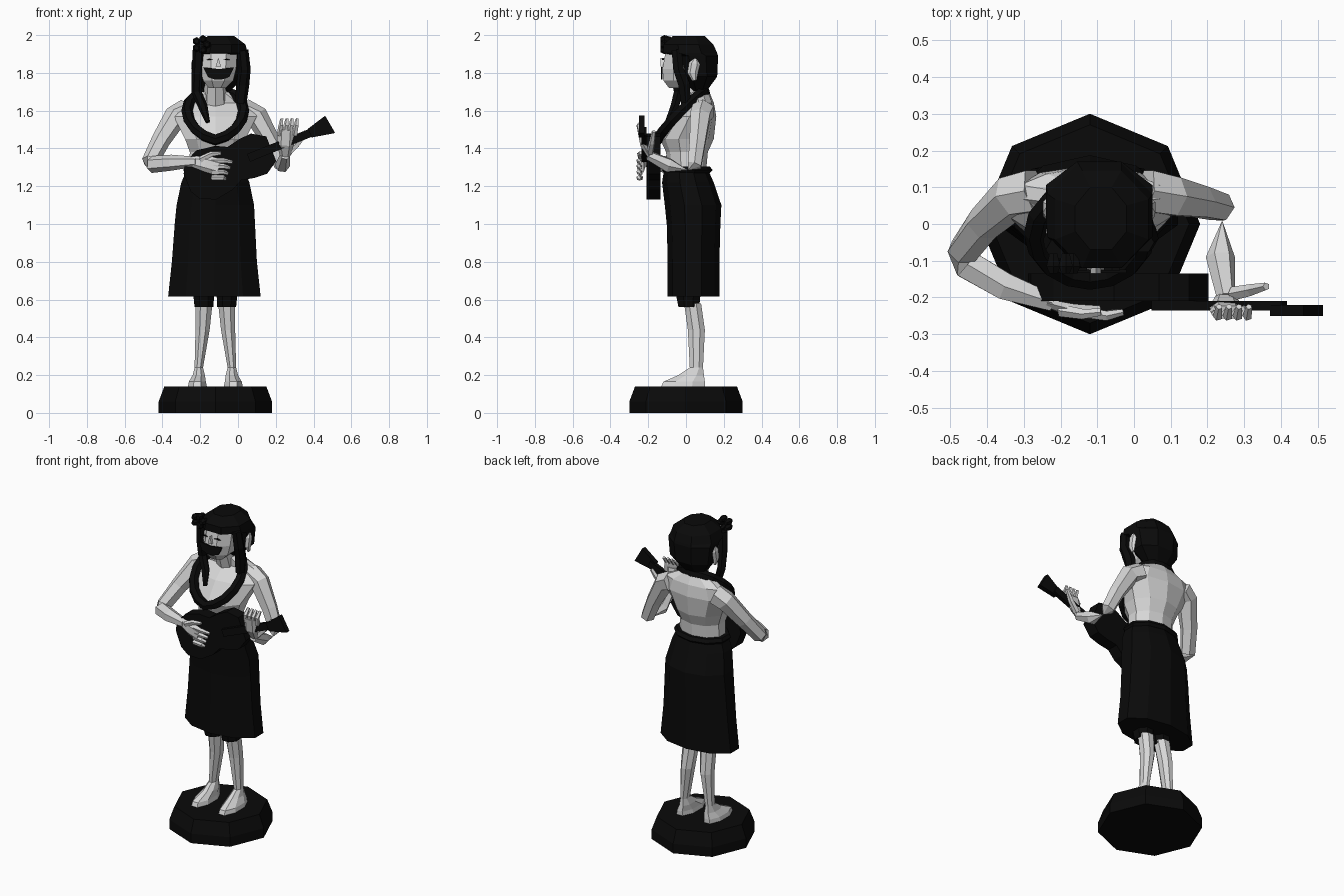
import bpy, bmesh
from math import sin, cos, pi, radians
from mathutils import Vector, Matrix

if "Cube" in bpy.data.objects:
    bpy.data.objects.remove(bpy.data.objects["Cube"])


def material(name, value):
    m = bpy.data.materials.new(name)
    m.use_nodes = True
    colour = (value, value, value, 1)
    m.diffuse_color = colour
    m.node_tree.nodes["Principled BSDF"].inputs["Base Color"].default_value = colour
    return m


BLACK = material("black", 0.003)
PALE = material("pale grey", 0.68)
CX = -0.12  # middle line of the figure


def skin_rings(name, rings, mat, closed=False):
    """Bridge equal rings of points into a solid."""
    bm = bmesh.new()
    loops = [[bm.verts.new(p) for p in ring] for ring in rings]
    n = len(loops[0])
    pairs = list(zip(loops, loops[1:]))
    if closed:
        pairs.append((loops[-1], loops[0]))
    for a, b in pairs:
        for i in range(n):
            j = (i + 1) % n
            bm.faces.new((a[i], a[j], b[j], b[i]))
    if not closed:
        bm.faces.new(loops[0][::-1])
        bm.faces.new(loops[-1])
    bmesh.ops.recalc_face_normals(bm, faces=bm.faces)
    mesh = bpy.data.meshes.new(name)
    bm.to_mesh(mesh)
    bm.free()
    mesh.materials.append(mat)
    ob = bpy.data.objects.new(name, mesh)
    bpy.context.collection.objects.link(ob)
    return ob


def loft(name, levels, mat, n=8, pointed=False):
    """Stack rings given as (z, x0, x1, y0, y1)."""
    turn, grow = (0, 1) if pointed else (pi / n, 1 / cos(pi / n))
    rings = []
    for z, x0, x1, y0, y1 in levels:
        rings.append([((x0 + x1) / 2 + cos(2 * pi * i / n + turn) * grow * (x1 - x0) / 2,
                       (y0 + y1) / 2 + sin(2 * pi * i / n + turn) * grow * (y1 - y0) / 2, z)
                      for i in range(n)])
    return skin_rings(name, rings, mat)


def tube(name, path, mat, n=6, closed=False, flat=1.0, side=(0, 1, 0)):
    """Sweep a ring along (x, y, z, radius) points; flat squashes it along side."""
    pts = [Vector(p[:3]) for p in path]
    rings = []
    for i, p in enumerate(pts):
        if closed:
            t = pts[(i + 1) % len(pts)] - pts[i - 1]
        else:
            t = pts[min(i + 1, len(pts) - 1)] - pts[max(i - 1, 0)]
        u = t.cross(Vector(side)).normalized()
        v = u.cross(t).normalized()
        r = path[i][3]
        rings.append([p + r * (cos(2 * pi * k / n) * u + flat * sin(2 * pi * k / n) * v)
                      for k in range(n)])
    return skin_rings(name, rings, mat, closed)


def plate(name, outline, y, thick, mat):
    """Extrude an (x, z) outline along y."""
    return skin_rings(name, [[(x, yy, z) for x, z in outline] for yy in (y, y + thick)], mat)


# Base
loft("base", [(0, -.42, .18, -.3, .3), (.06, -.42, .18, -.3, .3),
              (.14, -.39, .15, -.27, .27)], BLACK, pointed=True)

# Legs with feet
for name, s in (("left", 1), ("right", -1)):
    def leg(part, levels, mat):
        out = []
        for z, inner, outer, y0, y1 in levels:
            a, b = CX + s * inner, CX + s * outer
            out.append((z, min(a, b), max(a, b), y0, y1))
        loft(name + part, out, mat)
    leg("_leg", [(.14, .045, .145, -.13, .1), (.165, .05, .14, -.12, .1),
                 (.2, .055, .12, -.04, .095), (.24, .065, .11, .02, .09),
                 (.44, .03, .105, .01, .1), (.58, .015, .105, -.01, .08)], PALE)
    leg("_short_leg", [(.56, .01, .11, -.04, .07), (.66, .005, .12, -.06, .08)], BLACK)

# Skirt with waistband
loft("skirt", [(.615, -.37, .12, -.09, .17), (.8, -.35, .1, -.09, .17),
               (1.0, -.335, .09, -.095, .175), (1.1, -.325, .085, -.105, .18),
               (1.22, -.3, .06, -.12, .14), (1.29, -.27, .035, -.11, .11)], BLACK, 10)
loft("waistband", [(1.27, -.28, .04, -.11, .12), (1.285, -.29, .05, -.12, .135),
                   (1.305, -.28, .04, -.11, .12)], BLACK, 10)

# Torso and neck
loft("torso", [(1.26, -.26, .02, -.09, .1), (1.38, -.255, .015, -.1, .11),
               (1.45, -.28, .04, -.13, .14), (1.57, -.34, .1, -.05, .155),
               (1.64, -.31, .07, .03, .145), (1.7, -.19, -.05, .02, .12)], PALE, 10)
tube("neck", [(CX, .07, 1.64, .065), (CX, .02, 1.78, .055)], PALE, 8)

# Flower garland
tube("garland", [(CX + .15 * sin(a), -.025 + .125 * cos(a),
                  1.57 + .125 * cos(a) + .03 * abs(sin(a)), .03)
                 for a in [2 * pi * i / 16 for i in range(16)]], BLACK, 6, closed=True,
     side=(0, .7, -.7))

# Head, face and ears
loft("head", [(1.72, -.155, -.065, -.09, 0), (1.76, -.185, -.025, -.12, .06),
              (1.82, -.2, -.01, -.125, .08), (1.9, -.2, -.005, -.11, .08),
              (1.95, -.18, -.03, -.08, .08)], PALE)
plate("nose", [(-.118, 1.835), (-.09, 1.835), (-.104, 1.88)], -.135, .03, PALE)
mouth = plate("mouth", [(-.185, 1.83), (-.16, 1.78), (-.125, 1.765), (-.085, 1.765),
                        (-.045, 1.78), (-.02, 1.83), (-.1, 1.82)], -.133, .009, BLACK)
for x in (-.15, -.06):
    plate("closed_eye", [(x - .022, 1.868), (x + .022, 1.868), (x, 1.875)], -.126, .009, BLACK)
for name, x in (("left", .045), ("right", -.235)):
    tube(name + "_ear", [(x, .045, 1.76, .012), (x, .035, 1.8, .028),
                         (x, .045, 1.85, .03), (x, .05, 1.875, .01)], PALE, 6,
         flat=.5, side=(1, 0, 0))

# Hair with hanging locks
loft("hair", [(1.705, -.18, -.04, .03, .11), (1.78, -.23, .035, -.02, .165),
              (1.89, -.24, .05, -.05, .17), (1.905, -.235, .05, -.12, .165),
              (1.95, -.215, .04, -.12, .145), (1.995, -.16, -.02, -.07, .1)], BLACK)
tube("right_lock", [(-.21, -.07, 1.92, .03), (-.215, -.06, 1.8, .03), (-.22, -.04, 1.7, .027),
                    (-.185, -.06, 1.62, .025), (-.16, -.1, 1.54, .012)], BLACK)
tube("left_lock", [(.025, -.05, 1.92, .03), (.035, -.04, 1.82, .032), (.025, -.01, 1.74, .035),
                   (.015, 0, 1.64, .03)], BLACK)

# Hair flower: petals around a middle
for i in range(5):
    a = 2 * pi * i / 5
    x, z = -.195 + .03 * cos(a), 1.95 + .03 * sin(a)
    tube("petal", [(x, -.135, z, .012), (x, -.115, z, .022), (x, -.08, z, .012)], BLACK, 6,
         side=(1, 0, 0))

# Arms
tube("right_arm", [(-.27, .09, 1.6, .065), (-.33, .075, 1.57, .062), (-.41, 0, 1.44, .05),
                   (-.465, -.075, 1.33, .045), (-.455, -.11, 1.315, .045),
                   (-.35, -.17, 1.325, .042), (-.22, -.215, 1.33, .026)], PALE)
tube("left_arm", [(.03, .09, 1.6, .065), (.1, .075, 1.57, .06), (.18, .06, 1.43, .048),
                  (.235, .045, 1.31, .042), (.24, .01, 1.285, .042),
                  (.235, -.09, 1.31, .04), (.25, -.2, 1.365, .026)], PALE)

# Hands
tube("right_palm", [(-.24, -.215, 1.33, .028), (-.17, -.235, 1.32, .045),
                    (-.1, -.24, 1.3, .045)], PALE, 6, flat=.45)
tube("right_thumb", [(-.2, -.235, 1.34, .018), (-.14, -.245, 1.37, .015),
                     (-.09, -.24, 1.375, .01)], PALE, 5)
for i in range(4):
    z = 1.335 - i * .03
    tube("right_finger", [(-.14, -.24, z, .015), (-.075, -.25, z, .014),
                          (-.03 - .012 * i, -.24, z - .008, .009)], PALE, 5)
tube("left_palm", [(.25, -.195, 1.36, .028), (.25, -.225, 1.42, .045),
                   (.255, -.24, 1.5, .045)], PALE, 6, flat=.45)
tube("left_thumb", [(.27, -.19, 1.38, .02), (.32, -.18, 1.43, .017),
                    (.36, -.17, 1.49, .011)], PALE, 5)
for i in range(4):
    x = .22 + i * .027
    tube("left_finger", [(x, -.235, 1.47, .015), (x + .008, -.25, 1.52, .014),
                         (x + .012, -.225, 1.555, .009)], PALE, 5)

# Small guitar, modelled along its length then tilted
half = [(-.15, .05), (-.12, .105), (-.04, .14), (.06, .125), (.12, .095), (.19, .11),
        (.26, .115), (.33, .07)]
outline = half + [(a, -b) for a, b in reversed(half)]
tilt = Matrix.Rotation(radians(22), 2)


def tilted(points):
    return [tuple(tilt @ Vector(p) + Vector((-.13, 1.275))) for p in points]


plate("guitar_body", tilted(outline), -.21, .075, BLACK)
plate("guitar_neck", tilted([(.2, -.022), (.2, .022), (.58, .022), (.58, -.022)]),
      -.235, .025, BLACK)
plate("guitar_head", tilted([(.55, -.025), (.55, .025), (.66, .055), (.675, -.05)]),
      -.25, .03, BLACK)
